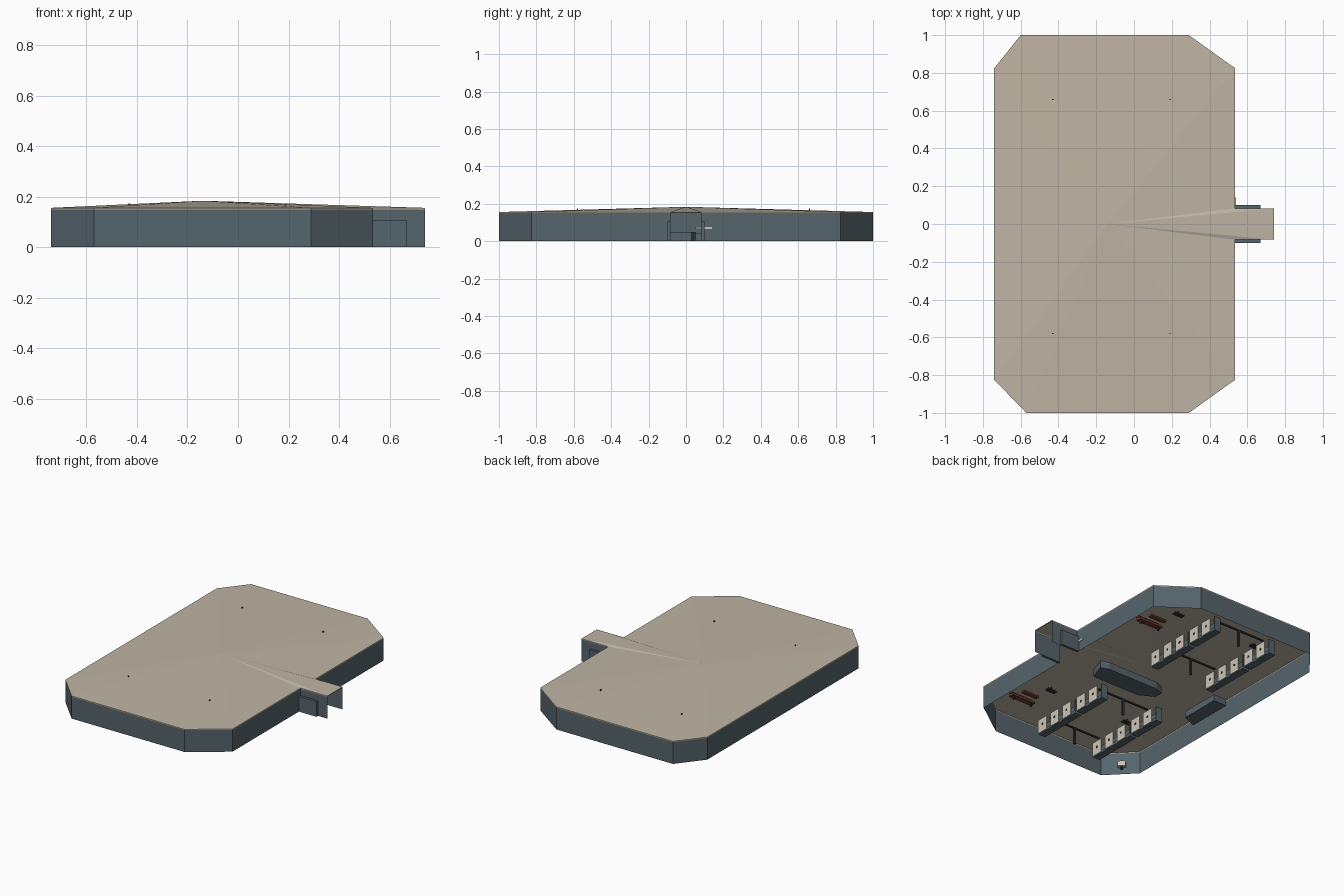
import bpy, bmesh, math
from mathutils import Matrix

if "Cube" in bpy.data.objects:
    bpy.data.objects.remove(bpy.data.objects["Cube"])


def material(name, rgb):
    m = bpy.data.materials.new(name)
    m.use_nodes = True
    m.diffuse_color = (*rgb, 1)
    m.node_tree.nodes["Principled BSDF"].inputs["Base Color"].default_value = (*rgb, 1)
    return m


SLATE = material("slate wall", (0.09, 0.128, 0.15))
BEIGE = material("beige roof", (0.52, 0.46, 0.37))
CREAM = material("cream panel", (0.6, 0.56, 0.47))
BROWN = material("brown wood", (0.16, 0.05, 0.02))
DARK = material("dark metal", (0.03, 0.03, 0.03))


def add(name, bm, mat):
    mesh = bpy.data.meshes.new(name)
    bm.to_mesh(mesh)
    bm.free()
    mesh.materials.append(mat)
    obj = bpy.data.objects.new(name, mesh)
    bpy.context.scene.collection.objects.link(obj)
    return obj


def box(name, x, y, z, mat, turn=0):
    """Box spanning the (low, high) ranges, optionally turned about its own z axis."""
    size = [b - a for a, b in (x, y, z)]
    mid = [(a + b) / 2 for a, b in (x, y, z)]
    bm = bmesh.new()
    bmesh.ops.create_cube(bm, size=1, matrix=Matrix.Translation(mid)
                          @ Matrix.Rotation(turn, 4, "Z") @ Matrix.Diagonal((*size, 1)))
    return add(name, bm, mat)


def prism(name, outline, z, mat):
    bm = bmesh.new()
    face = bm.faces.new([bm.verts.new((px, py, z[0])) for px, py in outline])
    top = bmesh.ops.extrude_face_region(bm, geom=[face])["geom"]
    bmesh.ops.translate(bm, vec=(0, 0, z[1] - z[0]),
                        verts=[v for v in top if isinstance(v, bmesh.types.BMVert)])
    bmesh.ops.recalc_face_normals(bm, faces=bm.faces)
    return add(name, bm, mat)


# Plan outline, starting and ending at the open porch mouth
EAVE, WALL_TOP, PORCH = 0.156, 0.15, 0.083
plan = [(0.74, PORCH), (0.535, PORCH), (0.535, 0.825), (0.29, 1), (-0.6, 1), (-0.74, 0.825),
        (-0.74, -0.825), (-0.57, -1), (0.29, -1), (0.535, -0.825), (0.535, -PORCH), (0.74, -PORCH)]

# Outer walls, open below and at the porch mouth
bm = bmesh.new()
low = [bm.verts.new((x, y, 0)) for x, y in plan]
high = [bm.verts.new((x, y, WALL_TOP)) for x, y in plan]
for i in range(len(plan) - 1):
    bm.faces.new((low[i], low[i + 1], high[i + 1], high[i]))
add("outer_walls", bm, SLATE)

# Shallow roof fanning out from its peak, with a thin eave band
bm = bmesh.new()
peak = bm.verts.new((-0.14, 0, 0.184))
eave = [bm.verts.new((x, y, EAVE)) for x, y in plan]
lip = [bm.verts.new((x, y, WALL_TOP)) for x, y in plan]
for i in range(len(plan)):
    j = (i + 1) % len(plan)
    bm.faces.new((peak, eave[i], eave[j]))
    bm.faces.new((eave[i], lip[i], lip[j], eave[j]))
add("roof", bm, BEIGE)

# Low side boxes of the porch
for side, name in ((1, "left"), (-1, "right")):
    edges = sorted((side * PORCH, side * 0.1))
    box(f"porch_side_{name}", (0.535, 0.67), edges, (0, 0.105), SLATE)
box("door_bar", (0.53, 0.54), (0.05, 0.14), (0.064, 0.076), CREAM)

# Centre counter and rear desk
prism("centre_counter", [(0.3, 0.03), (0.26, -0.085), (-0.1, -0.085), (-0.2, -0.03),
                         (-0.2, 0.03), (-0.14, 0.05), (0.24, 0.05)], (0, 0.05), SLATE)
prism("rear_desk", [(-0.51, -0.11), (-0.61, -0.15), (-0.61, 0.17), (-0.51, 0.17)],
      (0, 0.045), SLATE)

# Booth rows: slate blocks of three and two bays with cream fronts
STEP, WIDE = 0.118, 0.08
for wing, start in (("back", 0.24), ("front", -0.86)):
    for row, x in (("left", 0.055), ("right", -0.39)):
        y = start
        for block, bays in (("a", 3), ("b", 2)):
            label = f"{wing}_{row}_{block}"
            end = y + bays * STEP
            box(f"booth_base_{label}", (x - 0.05, x), (y, end), (0, 0.02), SLATE)
            box(f"booth_end_{label}", (x - 0.05, x), (end - 0.006, end), (0, 0.1), SLATE)
            box(f"booth_back_{label}", (x - 0.05, x - 0.044), (y, end), (0, 0.09), SLATE)
            for i in range(bays):
                a = y + i * STEP
                box(f"booth_panel_{label}_{i}", (x, x + 0.006), (a, a + WIDE),
                    (0.005, 0.1), CREAM)
                box(f"booth_handle_{label}_{i}", (x + 0.006, x + 0.009),
                    (a + 0.035, a + 0.047), (0.05, 0.062), DARK)
            y = end + 0.02

# Posts and cross rails between the booth rows
for i, y in enumerate((-0.805, -0.335, 0.325, 0.79)):
    box(f"post_{i}", (-0.197, -0.183), (y - 0.006, y + 0.006), (0, 0.115), DARK)
    box(f"cross_rail_{i}", (-0.39, 0.01), (y - 0.005, y + 0.005), (0.108, 0.118), DARK)

# Wooden benches and hanging fittings in each wing
for wing, y in (("front", -0.6), ("back", 0.64)):
    box(f"bench_seat_{wing}", (0.3, 0.48), (y - 0.035, y - 0.005), (0.02, 0.035), BROWN)
    box(f"bench_back_{wing}", (0.3, 0.48), (y - 0.045, y - 0.035), (0.02, 0.06), BROWN)
    box(f"low_table_{wing}", (0.33, 0.45), (y + 0.04, y + 0.07), (0.02, 0.032), BROWN)
    for x in (0.32, 0.46):
        box(f"bench_leg_{wing}", (x - 0.005, x + 0.005), (y - 0.03, y - 0.015),
            (0, 0.02), DARK)
for y in (-0.58, 0.66):
    for x in (-0.43, 0.19):
        box("ceiling_fitting", (x - 0.035, x + 0.035), (y - 0.015, y + 0.015),
            (0.138, 0.146), DARK)
        box("fitting_pin", (x - 0.003, x + 0.003), (y - 0.003, y + 0.003),
            (0.146, 0.174), DARK)

# Small wall unit on the angled corner
box("corner_unit", (-0.675, -0.625), (-0.91, -0.88), (0.045, 0.08), CREAM, math.radians(-46))
box("corner_unit_stand", (-0.655, -0.645), (-0.9, -0.89), (0.025, 0.045), DARK)
